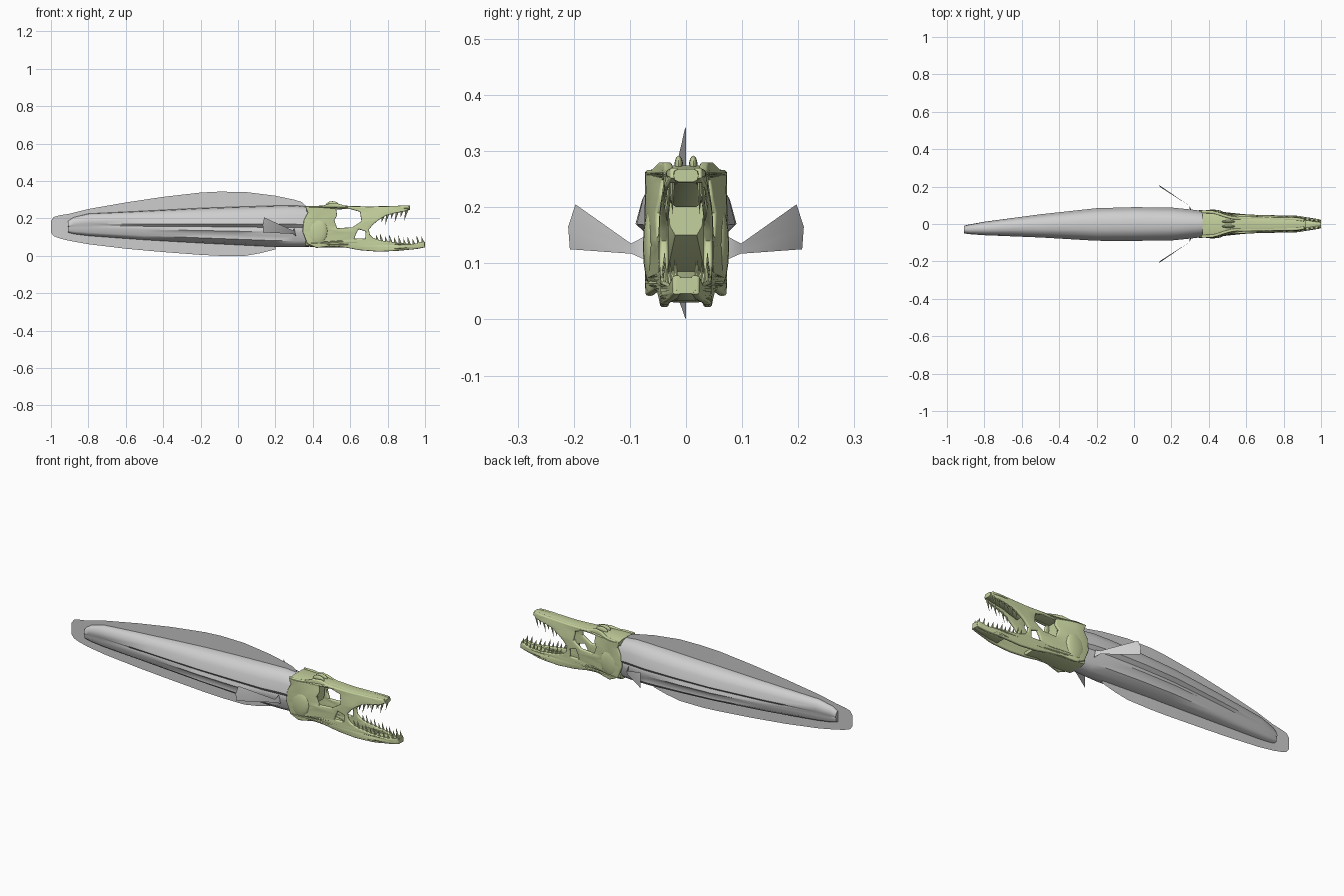
import bpy, bmesh, math
from mathutils import Vector

if "Cube" in bpy.data.objects:
    bpy.data.objects.remove(bpy.data.objects["Cube"])


def material(name, color):
    m = bpy.data.materials.new(name)
    m.diffuse_color = (*color, 1)
    m.use_nodes = True
    m.node_tree.nodes["Principled BSDF"].inputs["Base Color"].default_value = m.diffuse_color
    return m


GREY = material("skin_grey", (0.62, 0.62, 0.62))
BONE = material("bone_green", (0.56, 0.64, 0.34))


def lerp(table, x):
    """Piecewise linear lookup of (x, value) pairs."""
    if x <= table[0][0]:
        return table[0][1]
    for (a, u), (b, v) in zip(table, table[1:]):
        if x <= b:
            return u + (v - u) * (x - a) / (b - a)
    return table[-1][1]


def finish(name, bm, mat, angle=40, recalc=True):
    if recalc:
        bmesh.ops.recalc_face_normals(bm, faces=bm.faces[:])
    mesh = bpy.data.meshes.new(name)
    bm.to_mesh(mesh)
    bm.free()
    mesh.materials.append(mat)
    ob = bpy.data.objects.new(name, mesh)
    bpy.context.collection.objects.link(ob)
    bpy.ops.object.select_all(action='DESELECT')
    ob.select_set(True)
    bpy.context.view_layer.objects.active = ob
    bpy.ops.object.shade_smooth_by_angle(angle=math.radians(angle))
    return ob


def loft(name, rings, mat, angle=40):
    """Skin closed rings of equal size and cap both ends."""
    bm = bmesh.new()
    vs = [[bm.verts.new(p) for p in r] for r in rings]
    n = len(vs[0])
    for a, b in zip(vs, vs[1:]):
        for i in range(n):
            j = (i + 1) % n
            bm.faces.new((a[i], a[j], b[j], b[i]))
    bm.faces.new(vs[0])
    bm.faces.new(vs[-1])
    return finish(name, bm, mat, angle)


def slab(name, stations, mat):
    """Rounded box along x from (x, half width, bottom, top)."""
    rings = []
    for x, w, b, t in stations:
        h = t - b
        half = [(0.6, 1), (0.9, 0.85), (1, 0.5), (0.9, 0.15), (0.6, 0)]
        pts = half + [(-y, f) for y, f in reversed(half)]
        rings.append([(x, w * y, b + h * f) for y, f in pts])
    return loft(name, rings, mat)


# Body: ridged section, tail bent slightly to one side
BEND = [(-0.91, -0.03), (-0.8, -0.024), (-0.5, -0.01), (-0.1, 0.0)]
profile = [(0, 1), (0.35, 0.98), (0.68, 0.91), (0.87, 0.76), (1, 0.55), (0.8, 0.47),
           (0.88, 0.36), (0.7, 0.26), (0.72, 0.15), (0.4, 0.04), (0, 0)]
section = profile + [(-y, f) for y, f in profile[-2:0:-1]]
stations = [(-0.91, 0.02, 0.125, 0.185), (-0.88, 0.026, 0.117, 0.205), (-0.8, 0.036, 0.107, 0.225),
            (-0.5, 0.062, 0.085, 0.24), (-0.2, 0.087, 0.068, 0.255), (0, 0.09, 0.058, 0.262),
            (0.2, 0.088, 0.048, 0.268), (0.3, 0.078, 0.046, 0.27), (0.38, 0.068, 0.048, 0.262)]
loft("body", [[(x, lerp(BEND, x) + w * y, b + (t - b) * f) for y, f in section]
              for x, w, b, t in stations], GREY, 50)

# Median fin: thin sheet around the back, tail and belly
fin = [(-1, 0.185, 0.125), (-0.985, 0.208, 0.105), (-0.95, 0.217, 0.092), (-0.9, 0.225, 0.08),
       (-0.8, 0.25, 0.062), (-0.6, 0.285, 0.038), (-0.4, 0.315, 0.02), (-0.2, 0.338, 0.005),
       (-0.1, 0.343, 0), (0.04, 0.341, 0), (0.12, 0.331, 0.014), (0.2, 0.321, 0.034),
       (0.204, 0.32, 0.06), (0.3, 0.3, 0.07), (0.34, 0.288, 0.08), (0.36, 0.27, 0.08)]
bm = bmesh.new()
cols = [[bm.verts.new((x, lerp(BEND, x), t + (b - t) * k / 4)) for k in range(5)]
        for x, t, b in fin]
for a, b in zip(cols, cols[1:]):
    for k in range(4):
        bm.faces.new((a[k], a[k + 1], b[k + 1], b[k]))
finish("median_fin", bm, GREY)

# Pectoral fins: flared thin sheets
for s, side in ((1, "left"), (-1, "right")):
    bm = bmesh.new()
    root = [(0.31, 0.07, 0.105), (0.295, 0.097, 0.117), (0.295, 0.098, 0.135), (0.30, 0.07, 0.15)]
    tip = [(0.135, 0.207, 0.125), (0.132, 0.21, 0.165), (0.14, 0.197, 0.205)]
    r = [bm.verts.new((x, s * y, z)) for x, y, z in root]
    t = [bm.verts.new((x, s * y, z)) for x, y, z in tip]
    for f in ((r[0], r[1], r[2], r[3]), (r[1], t[0], t[1]), (r[1], t[1], r[2]), (r[2], t[1], t[2])):
        bm.faces.new(f)
    finish(side + "_pectoral_fin", bm, GREY)

# Skull sides: one rounded plate per side with eye socket and cheek opening
outline = [(0.36, 0.265), (0.45, 0.267), (0.49, 0.28), (0.53, 0.28), (0.58, 0.266), (0.7, 0.262),
           (0.8, 0.265), (0.91, 0.27), (0.92, 0.252), (0.89, 0.237), (0.84, 0.228), (0.79, 0.215),
           (0.75, 0.19), (0.72, 0.165), (0.70, 0.14), (0.705, 0.112), (0.72, 0.097), (0.76, 0.082),
           (0.85, 0.07), (0.94, 0.063), (0.998, 0.078), (1.0, 0.045), (0.95, 0.036), (0.85, 0.026),
           (0.75, 0.022), (0.65, 0.03), (0.57, 0.045), (0.5, 0.052), (0.42, 0.042), (0.37, 0.065),
           (0.345, 0.13), (0.352, 0.19), (0.373, 0.23)]
socket = [(0.525, 0.248), (0.6, 0.25), (0.652, 0.235), (0.66, 0.185), (0.61, 0.152), (0.53, 0.148),
          (0.515, 0.19), (0.53, 0.215)]
cheek = [(0.645, 0.142), (0.682, 0.13), (0.68, 0.092), (0.622, 0.092), (0.632, 0.12)]
WIDTH = [(0.345, 0.066), (0.43, 0.064), (0.52, 0.046), (0.65, 0.04), (0.87, 0.037),
         (0.93, 0.025), (1.0, 0.016)]


def side_y(x, z):
    lean = min(max((z - 0.19) / 0.08, 0), 1) * min(max((x - 0.42) / 0.12, 0), 1)
    return lerp(WIDTH, x) * (1 - 0.3 * lean)


curve = bpy.data.curves.new("plate_outline", 'CURVE')
curve.dimensions, curve.fill_mode = '2D', 'BOTH'
curve.extrude, curve.bevel_depth, curve.bevel_resolution, curve.offset = 0.003, 0.005, 2, -0.005
for loop in (outline, socket, cheek):
    sp = curve.splines.new('POLY')
    sp.points.add(len(loop) - 1)
    for p, (x, z) in zip(sp.points, loop):
        p.co = (x, z, 0, 1)
    sp.use_cyclic_u = True
flat = bpy.data.objects.new("plate_outline", curve)
bpy.context.collection.objects.link(flat)
plate = bpy.data.meshes.new_from_object(flat.evaluated_get(bpy.context.evaluated_depsgraph_get()))
bpy.data.objects.remove(flat)

for s, side in ((1, "left"), (-1, "right")):
    bm = bmesh.new()
    bm.from_mesh(plate)
    bmesh.ops.remove_doubles(bm, verts=bm.verts[:], dist=0.0002)
    bmesh.ops.subdivide_edges(bm, edges=[e for e in bm.edges if e.calc_length() > 0.03],
                              cuts=2, use_grid_fill=True)
    bmesh.ops.triangulate(bm, faces=bm.faces[:])
    for v in bm.verts:
        x, z, d = v.co
        v.co = (x, s * (side_y(x, z) + d), z)
    finish(side + "_skull_side", bm, BONE)

# Skull roof, braincase, jaw floor and chin join the two sides
slab("skull_roof", [(0.365, 0.066, 0.235, 0.266), (0.45, 0.06, 0.24, 0.268), (0.52, 0.042, 0.25, 0.274),
                    (0.6, 0.034, 0.25, 0.266), (0.7, 0.034, 0.245, 0.264), (0.87, 0.034, 0.24, 0.267),
                    (0.92, 0.022, 0.245, 0.268)], BONE)
slab("braincase", [(0.37, 0.055, 0.08, 0.255), (0.45, 0.05, 0.1, 0.26), (0.51, 0.032, 0.15, 0.262)], BONE)
slab("jaw_floor", [(0.36, 0.062, 0.05, 0.09), (0.45, 0.06, 0.044, 0.075), (0.58, 0.042, 0.045, 0.065),
                   (0.66, 0.036, 0.032, 0.05)], BONE)
slab("chin", [(0.84, 0.036, 0.03, 0.05), (0.9, 0.032, 0.033, 0.06), (0.96, 0.022, 0.037, 0.064),
              (1.0, 0.018, 0.046, 0.075)], BONE)
slab("palate", [(0.72, 0.03, 0.2, 0.25), (0.8, 0.03, 0.228, 0.255), (0.9, 0.024, 0.242, 0.262)], BONE)

# Brow knobs and cheek bulges
for s, side in ((1, "left"), (-1, "right")):
    for name, c, r in (("brow_knob", (0.505, 0.013, 0.272), (0.035, 0.008, 0.02)),
                       ("jaw_bulge", (0.42, 0.06, 0.13), (0.06, 0.017, 0.075))):
        bm = bmesh.new()
        bmesh.ops.create_uvsphere(bm, u_segments=16, v_segments=8, radius=1)
        for v in bm.verts:
            v.co = [c[i] * (s if i == 1 else 1) + v.co[i] * r[i] for i in range(3)]
        finish(side + "_" + name, bm, BONE)


# Teeth: rows of slim cones leaning backwards
def tooth_row(name, teeth):
    bm = bmesh.new()
    for x, z, h in teeth:
        for s in (1, -1):
            base = Vector((x, s * side_y(x, z), z))
            tip = bm.verts.new(base + Vector((-0.25 * abs(h), 0, h)))
            ring = [bm.verts.new(base + Vector((0.008 * math.cos(a), 0.005 * math.sin(a), 0)))
                    for a in (math.tau * k / 6 for k in range(6))]
            for k in range(6):
                bm.faces.new((ring[k], ring[(k + 1) % 6], tip))
            bm.faces.new(ring)
    finish(name, bm, BONE)


LOWER = [(0.72, 0.093), (0.76, 0.078), (0.85, 0.066), (0.94, 0.059), (1.0, 0.072)]
UPPER = [(0.74, 0.19), (0.79, 0.22), (0.84, 0.233), (0.91, 0.245)]
tooth_row("lower_teeth", [(x, lerp(LOWER, x), 0.034 + 0.012 * (i % 2))
                          for i, x in enumerate(0.745 + 0.0245 * k for k in range(11))])
tooth_row("upper_teeth", [(x, lerp(UPPER, x), -0.036 - 0.022 * (i % 2))
                          for i, x in enumerate(0.775 + 0.0255 * k for k in range(6))])
